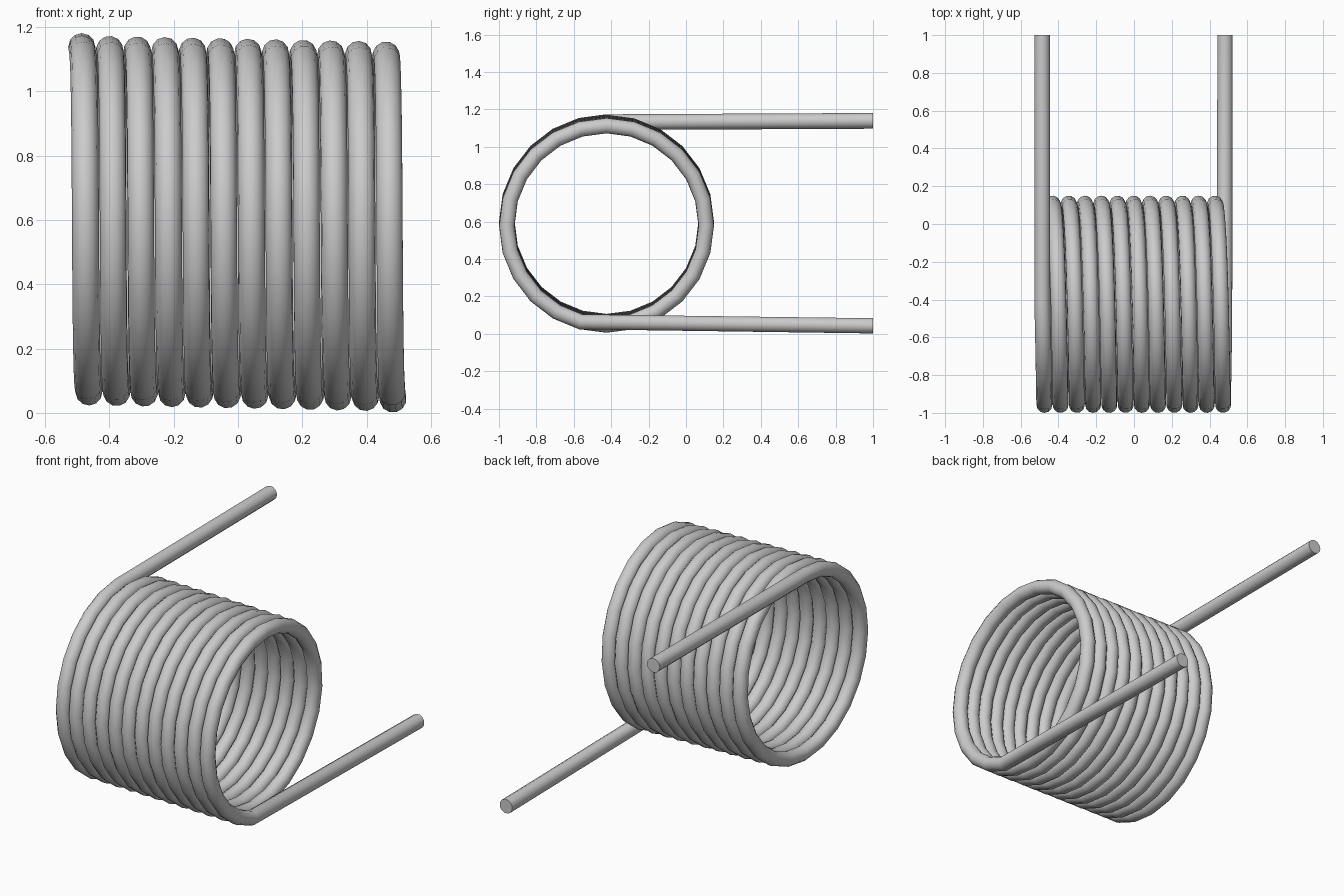
import bpy
from math import sin, cos, tau

if "Cube" in bpy.data.objects:
    bpy.data.objects.remove(bpy.data.objects["Cube"])

WIRE = 0.042          # wire radius
R = 0.533             # coil centreline radius
YC = -0.425           # coil axis position in y
SEG = 24              # segments per turn
STEPS = 275           # almost eleven and a half turns
PITCH = 0.0860
TILT = 0.02           # slight tilt of the coil axis

# Centreline: upper leg, coil, lower leg
coil = []
for i in range(STEPS + 1):
    a = tau * i / SEG
    along = -0.496 + PITCH * i / SEG
    up = R * cos(a)
    coil.append((along + TILT * up, YC - R * sin(a), 0.589 - TILT * along + up))
path = [(-0.486, 1.0, 1.139)] + coil + [(0.482, 1.0, 0.043)]

# Round wire swept along the centreline
curve = bpy.data.curves.new("torsion_spring", 'CURVE')
curve.dimensions = '3D'
curve.bevel_depth = WIRE
curve.bevel_resolution = 4
curve.use_fill_caps = True
spline = curve.splines.new('POLY')
spline.points.add(len(path) - 1)
for p, co in zip(spline.points, path):
    p.co = (*co, 1.0)
spring = bpy.data.objects.new("torsion_spring", curve)
bpy.context.collection.objects.link(spring)

# Convert to mesh and shade smooth with sharp end caps
bpy.context.view_layer.objects.active = spring
spring.select_set(True)
bpy.ops.object.convert(target='MESH')
bpy.ops.object.shade_smooth_by_angle(angle=0.7)
